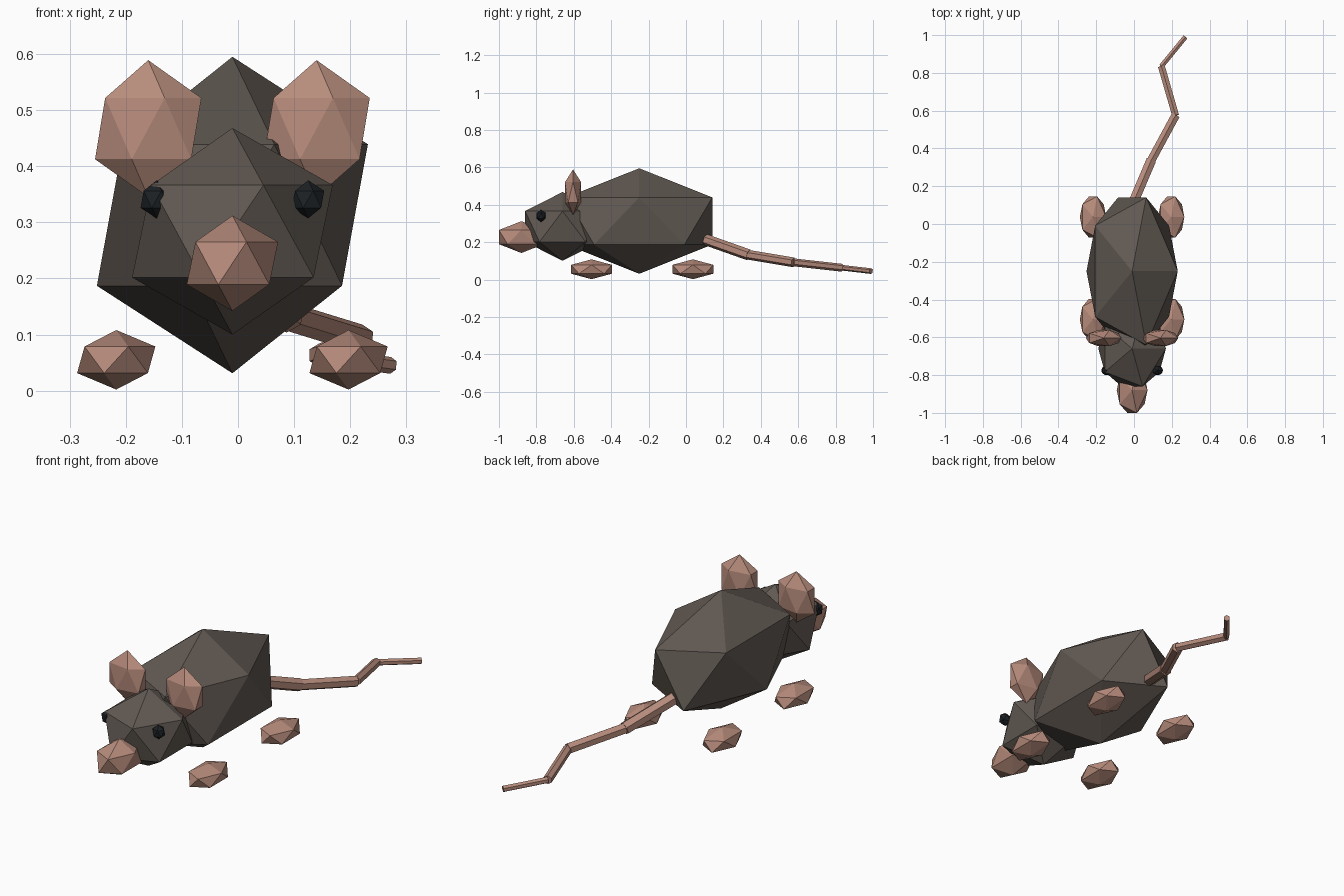
import bpy
from mathutils import Vector

if "Cube" in bpy.data.objects:
    bpy.data.objects.remove(bpy.data.objects["Cube"])


def material(name, rgb):
    m = bpy.data.materials.new(name)
    m.diffuse_color = (*rgb, 1)
    m.use_nodes = True
    m.node_tree.nodes["Principled BSDF"].inputs["Base Color"].default_value = m.diffuse_color
    return m


FUR = material("fur", (0.12, 0.10, 0.085))
SKIN = material("skin", (0.47, 0.26, 0.20))
BLACK = material("eye_black", (0.012, 0.015, 0.018))
MID = -0.01  # plane of symmetry of the body


def blob(name, loc, radii, mat):
    """Low-poly ellipsoid from a 20-sided icosphere."""
    bpy.ops.mesh.primitive_ico_sphere_add(subdivisions=1, radius=1, location=loc)
    ob = bpy.context.object
    ob.name = name
    ob.scale = radii
    ob.data.materials.append(mat)


def rod(name, a, b, radius, mat):
    """Six-sided cylinder from a to b."""
    a, b = Vector(a), Vector(b)
    d = b - a
    bpy.ops.mesh.primitive_cylinder_add(vertices=6, radius=radius, depth=d.length,
                                        location=(a + b) / 2)
    ob = bpy.context.object
    ob.name = name
    ob.rotation_euler = d.to_track_quat('Z', 'Y').to_euler()
    ob.data.materials.append(mat)


# body, head and snout
blob("body", (MID, -0.25, 0.313), (0.27, 0.459, 0.282), FUR)
blob("head", (MID, -0.66, 0.284), (0.2, 0.235, 0.184), FUR)
blob("snout", (MID, -0.88, 0.227), (0.091, 0.141, 0.085), SKIN)

# paired ears, eyes and paws
for side, s in (("left", -1), ("right", 1)):
    blob(side + "_ear", (MID + s * 0.15, -0.604, 0.467), (0.106, 0.05, 0.122), SKIN)
    blob(side + "_eye", (MID + s * 0.135, -0.775, 0.341), (0.032, 0.028, 0.034), BLACK)
    for end, y in (("front", -0.505), ("back", 0.037)):
        blob(f"{end}_{side}_paw", (MID + s * 0.207, y, 0.055), (0.078, 0.128, 0.053), SKIN)

# tail: thinning chain of rods
path = [(MID, 0.10, 0.215), (0.09, 0.335, 0.132), (0.22, 0.575, 0.092),
        (0.145, 0.835, 0.063), (0.272, 0.99, 0.045)]
for i, r in enumerate((0.03, 0.026, 0.021, 0.015)):
    rod(f"tail_{i + 1}", path[i], path[i + 1], r, SKIN)
